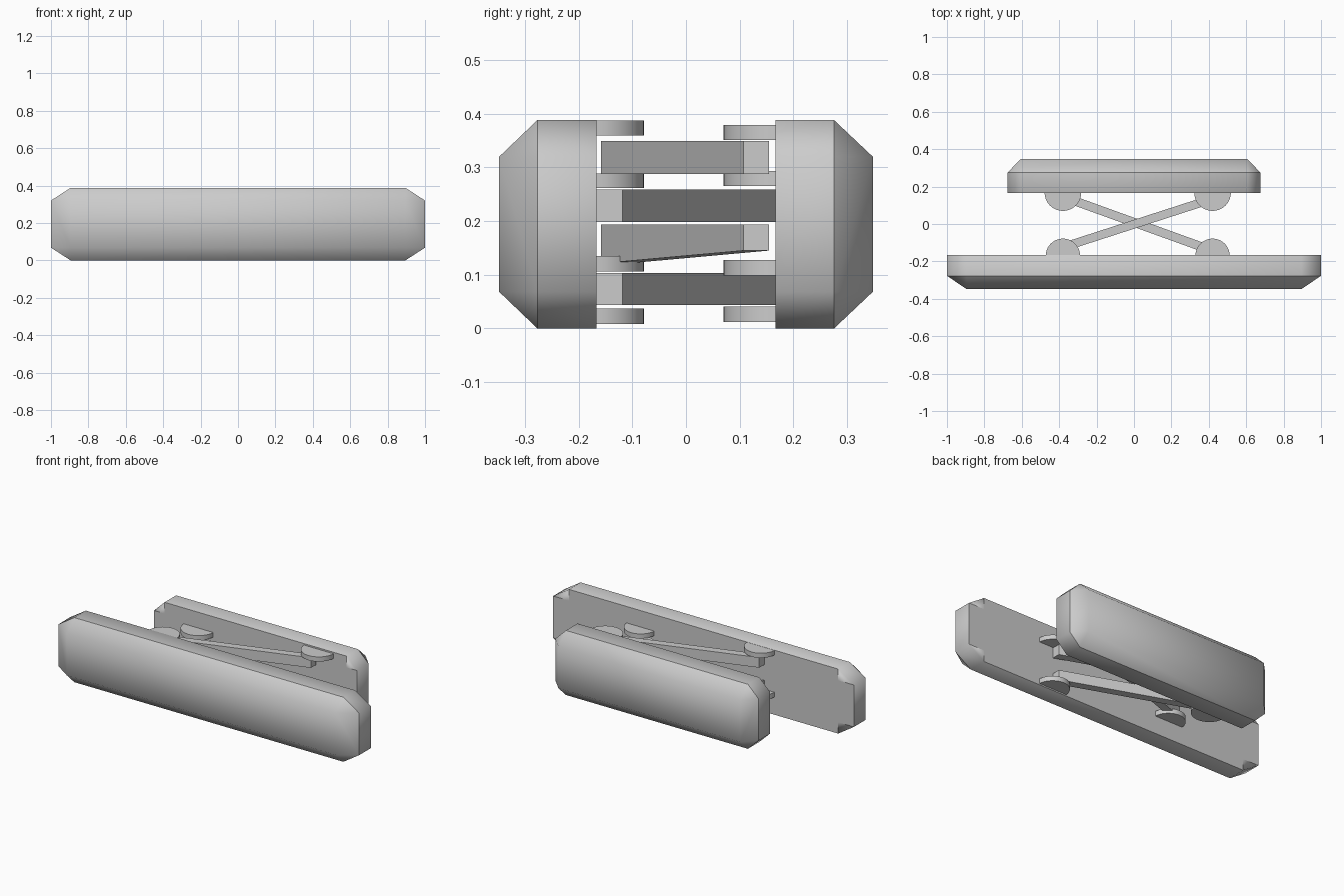
import bpy, bmesh, math
from mathutils import Vector

if "Cube" in bpy.data.objects:
    bpy.data.objects.remove(bpy.data.objects["Cube"])

H = 0.388      # slab height
C = 0.068      # vertical chamfer


def finish(bm, name):
    bmesh.ops.recalc_face_normals(bm, faces=bm.faces[:])
    me = bpy.data.meshes.new(name)
    bm.to_mesh(me)
    bm.free()
    ob = bpy.data.objects.new(name, me)
    bpy.context.collection.objects.link(ob)
    return ob


def slab(name, hx, cx, y_in, y_mid, y_out):
    """Octagonal slab whose outer side tapers to a smaller rectangle."""
    a, lo, hi = hx - cx, C, H - C
    octo = [(a, 0), (hx, lo), (hx, hi), (a, H), (-a, H), (-hx, hi), (-hx, lo), (-a, 0)]
    rect = [(a, lo), (a, hi), (-a, hi), (-a, lo)]
    bm = bmesh.new()
    ring = lambda pts, y: [bm.verts.new((x, y, z)) for x, z in pts]
    inner, mid = ring(octo, y_in), ring(octo, y_mid)
    notch, front = ring(rect, y_in), ring(rect, y_out)
    # straight wall
    for i in range(8):
        j = (i + 1) % 8
        bm.faces.new((inner[i], inner[j], mid[j], mid[i]))
    # tapered outer side
    for k in range(4):
        i, n = 2 * k, (k + 1) % 4
        bm.faces.new((mid[i], mid[i + 1], front[k]))
        bm.faces.new((mid[i + 1], mid[(i + 2) % 8], front[n], front[k]))
        bm.faces.new((inner[i], inner[i + 1], notch[k]))
    bm.faces.new(front)
    # inner face with cut corners
    loop = []
    for k in range(4):
        loop += [inner[2 * k], notch[k], inner[2 * k + 1]]
    plate = bm.faces.new(loop)
    for f in bm.faces:
        f.smooth = True
    for e in plate.edges:
        e.smooth = False
    for i in range(8):
        bm.edges.get((mid[i], mid[(i + 1) % 8])).smooth = False
    return finish(bm, name)


def half_disc(name, cx, cy, r, side, z0, z1, n=20):
    """Half-round hinge lug standing out of a slab."""
    bm = bmesh.new()
    pts = [(cx + r * math.cos(math.pi * i / n), cy + side * r * math.sin(math.pi * i / n))
           for i in range(n + 1)]
    f = bm.faces.new([bm.verts.new((x, y, z0)) for x, y in pts])
    ext = bmesh.ops.extrude_face_region(bm, geom=[f])
    for v in ext['geom']:
        if isinstance(v, bmesh.types.BMVert):
            v.co.z = z1
    ob = finish(bm, name)
    for p in ob.data.polygons:
        p.use_smooth = abs(p.normal.z) < 0.5 and len(p.vertices) == 4
    for e in ob.data.edges:
        a, b = (ob.data.vertices[v].co for v in e.vertices)
        vertical = abs(a.z - b.z) > 1e-4
        e.use_edge_sharp = not vertical or abs(a.y - cy) < 1e-4
    return ob


def bar(name, p, q, w, z_left, z_right, z_top):
    """Flat scissor bar from p to q with ends cut square to x."""
    bm = bmesh.new()
    vs = []
    for (x, y), zb in ((p, z_left), (q, z_right)):
        vs.append([bm.verts.new((x, y + dy, z)) for dy, z in
                   ((-w, zb), (w, zb), (w, z_top), (-w, z_top))])
    a, b = vs
    bm.faces.new(a)
    bm.faces.new(b)
    for i in range(4):
        j = (i + 1) % 4
        bm.faces.new((a[i], a[j], b[j], b[i]))
    return finish(bm, name)


# two padded slabs
slab("front_slab", 1.0, 0.105, -0.167, -0.277, -0.348)
slab("back_slab", 0.675, 0.07, 0.167, 0.276, 0.348)

# crossing bars: two rising to the back right, two to the back left
A = (-0.41, -0.134), (0.41, 0.131)
B = (-0.40, 0.153), (0.42, -0.143)
bar("upper_bar_a", *A, 0.024, 0.288, 0.288, 0.349)
bar("upper_bar_b", *B, 0.025, 0.198, 0.198, 0.259)
bar("lower_bar_a", *A, 0.024, 0.121, 0.145, 0.194)
bar("lower_bar_b", *B, 0.025, 0.044, 0.044, 0.103)

# hinge lugs: above the upper bars, below the lower bars
lugs = [
    ("front", -0.38, 0.359, 0.387), ("front", 0.42, 0.262, 0.289),
    ("front", -0.38, 0.106, 0.135), ("front", 0.42, 0.008, 0.037),
    ("back", 0.42, 0.351, 0.379), ("back", -0.38, 0.265, 0.293),
    ("back", 0.42, 0.099, 0.127), ("back", -0.38, 0.012, 0.041),
]
for i, (where, x, z0, z1) in enumerate(lugs):
    s = 1 if where == "front" else -1
    y = -0.17 if s > 0 else 0.168
    half_disc(f"{where}_hinge_lug_{i}", x, y, 0.092 if s > 0 else 0.098, s, z0, z1)
